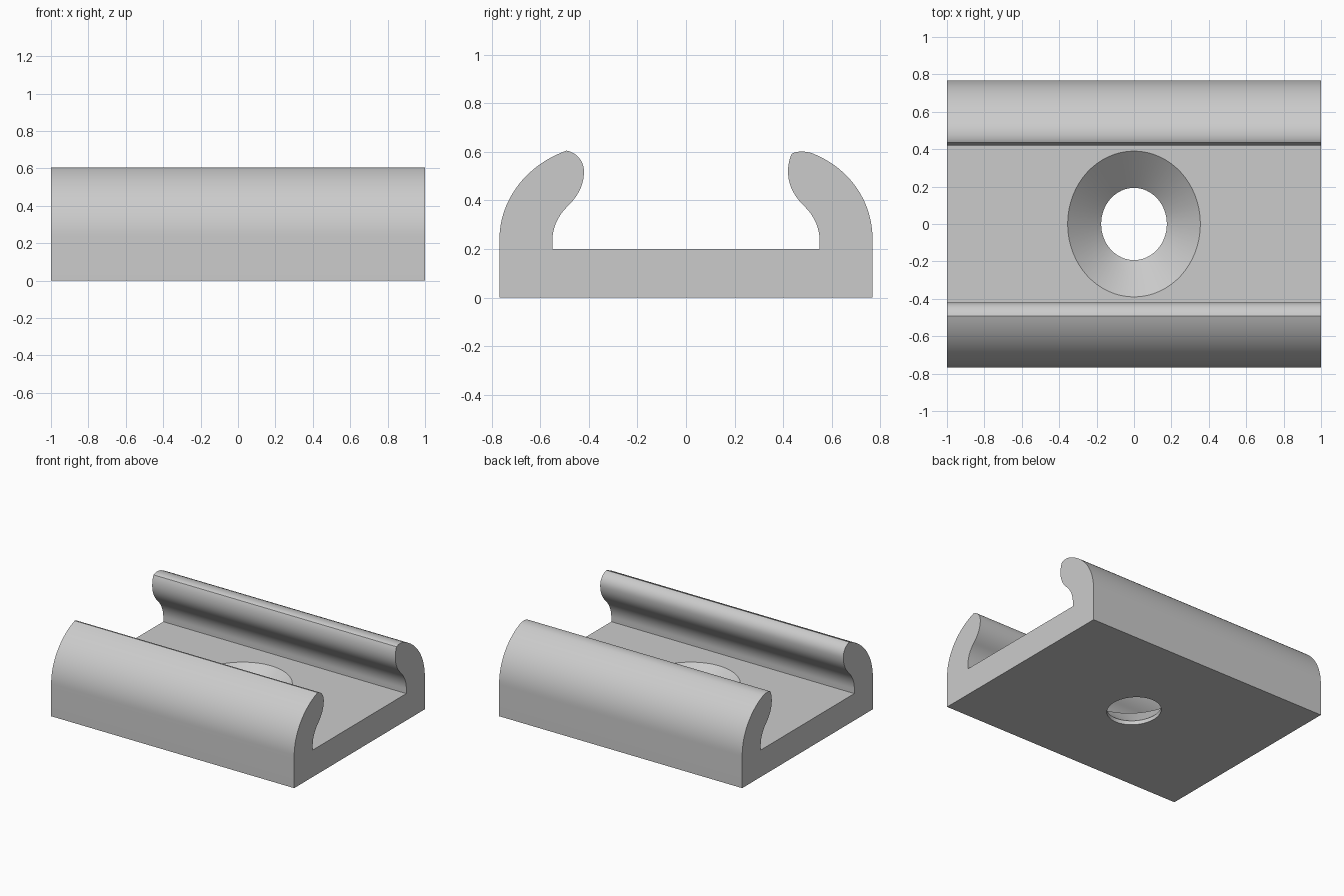
import bpy, bmesh, math
from mathutils import Vector
from mathutils.geometry import interpolate_bezier

cube = bpy.data.objects.get("Cube")
if cube:
    bpy.data.objects.remove(cube)

grey = bpy.data.materials.new("plain grey")
grey.use_nodes = True
colour = (0.6, 0.6, 0.6, 1)
grey.diffuse_color = colour
grey.node_tree.nodes["Principled BSDF"].inputs["Base Color"].default_value = colour


def add_object(name, bm):
    bmesh.ops.recalc_face_normals(bm, faces=bm.faces)
    mesh = bpy.data.meshes.new(name)
    bm.to_mesh(mesh)
    bm.free()
    mesh.materials.append(grey)
    obj = bpy.data.objects.new(name, mesh)
    bpy.context.collection.objects.link(obj)
    return obj


def curve(*points, steps=16):
    return interpolate_bezier(*[Vector((0, y, z)) for y, z in points], steps)


def chain(*parts):
    # Join curve pieces, dropping the repeated joints
    path = []
    for part in parts:
        path += [p for p in part if not path or (p - path[-1]).length > 1e-4]
    return path


# Inner side of a lip, shared by both sides: floor corner up to the nose
def inner_side(s):
    return chain([Vector((0, s * 0.55, 0.2))],
                 curve((s * 0.55, 0.235), (s * 0.55, 0.29), (s * 0.525, 0.34), (s * 0.485, 0.378)),
                 curve((s * 0.485, 0.378), (s * 0.443, 0.42), (s * 0.42, 0.465), (s * 0.42, 0.52)))


# Cross-section: back lip with a rounded top, front lip with a pointed top
back_lip = chain(inner_side(1),
                 curve((0.42, 0.52), (0.42, 0.545), (0.425, 0.57), (0.435, 0.592), steps=6),
                 curve((0.435, 0.592), (0.455, 0.604), (0.49, 0.604), (0.52, 0.594), steps=8),
                 curve((0.52, 0.594), (0.67, 0.535), (0.768, 0.40), (0.768, 0.24), steps=24))
front_lip = chain(inner_side(-1),
                  curve((-0.42, 0.52), (-0.42, 0.56), (-0.448, 0.597), (-0.492, 0.605), steps=10),
                  curve((-0.492, 0.605), (-0.66, 0.545), (-0.768, 0.40), (-0.768, 0.24), steps=24))
outline = back_lip + [Vector((0, 0.768, 0)), Vector((0, -0.768, 0))] + front_lip[::-1]

# Extrude the cross-section along x
bm = bmesh.new()
end = bm.faces.new([bm.verts.new(p + Vector((-1, 0, 0))) for p in outline])
side = bmesh.ops.extrude_face_region(bm, geom=[end])
bmesh.ops.translate(bm, vec=(2, 0, 0),
                    verts=[g for g in side["geom"] if isinstance(g, bmesh.types.BMVert)])
rail = add_object("clip_rail", bm)

# Countersunk oval hole: straight bore below, cone above
bm = bmesh.new()
rings = []
for z, r in ((-0.1, 0.193), (0.03, 0.193), (0.2, 0.39), (0.25, 0.39)):
    rings.append([bm.verts.new((0.91 * r * math.cos(a), r * math.sin(a), z))
                  for a in (math.tau * i / 64 for i in range(64))])
for low, high in zip(rings, rings[1:]):
    for i in range(64):
        j = (i + 1) % 64
        bm.faces.new((low[i], low[j], high[j], high[i]))
bm.faces.new(rings[0])
bm.faces.new(rings[-1])
cutter = add_object("hole_cutter", bm)
cutter.hide_render = True

bpy.context.view_layer.objects.active = rail
rail.select_set(True)
cut = rail.modifiers.new("countersunk_hole", 'BOOLEAN')
cut.operation = 'DIFFERENCE'
cut.solver = 'EXACT'
cut.object = cutter
bpy.ops.object.modifier_apply(modifier=cut.name)
bpy.data.objects.remove(cutter)
bpy.ops.object.shade_smooth_by_angle(angle=math.radians(30))
